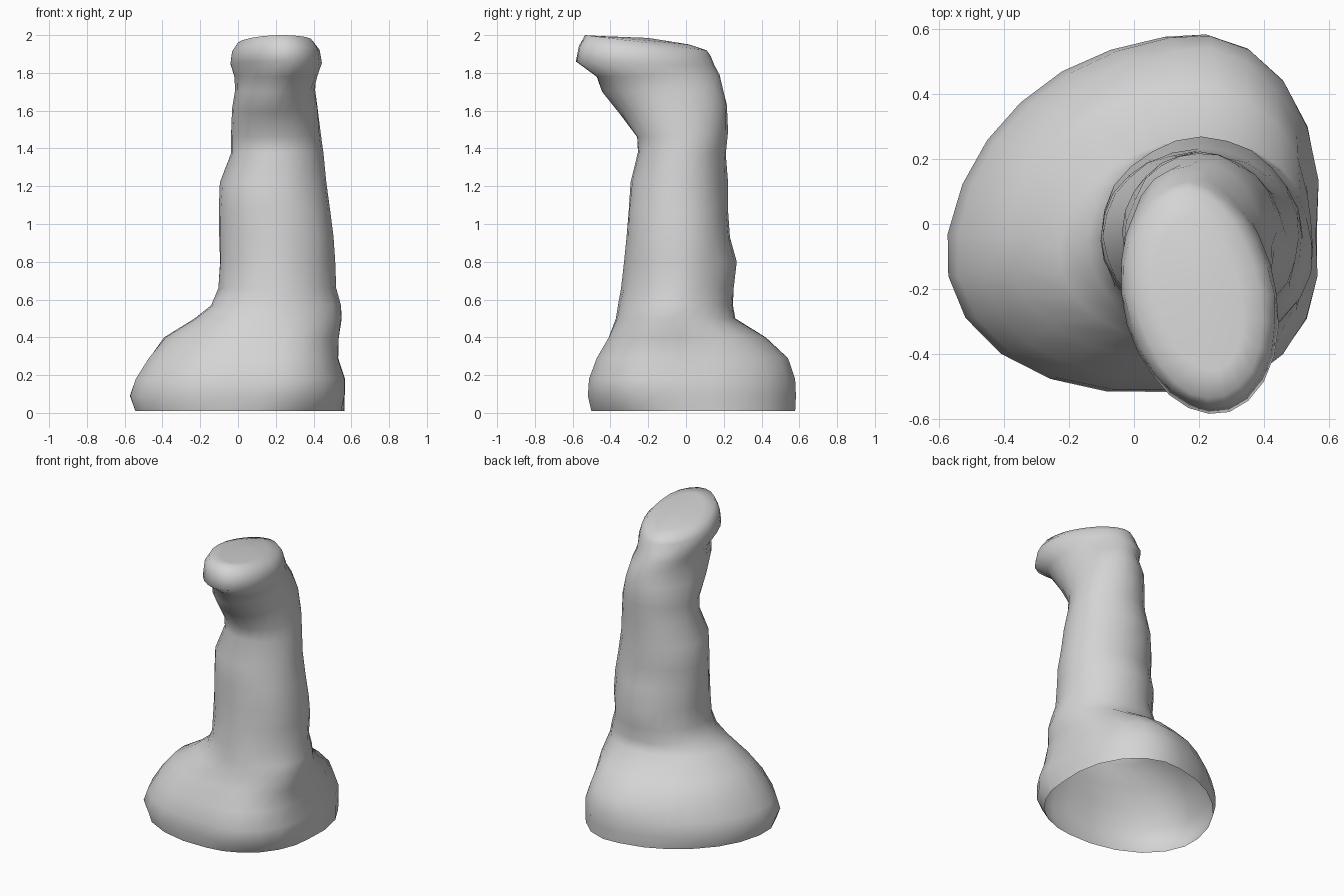
import bpy, bmesh, math, random

cube = bpy.data.objects.get("Cube")
if cube:
    bpy.data.objects.remove(cube, do_unlink=True)
random.seed(4)

SEGMENTS = 24

# Cross-sections: front z, back z, left-hand x, right-hand x, front y, back y
RIM = [(.01, .01, -.545, .56, -.50, .57)]
FOOT = [
    (.09, .09, -.57, .56, -.515, .575),
    (.18, .18, -.54, .56, -.51, .57),
    (.29, .29, -.47, .525, -.47, .53),
    (.40, .40, -.39, .535, -.41, .42),
    (.50, .50, -.23, .55, -.37, .26),
]
SHAFT = [
    (.57, .57, -.14, .545, -.355, .25),
    (.66, .66, -.10, .515, -.34, .25),
    (.80, .80, -.10, .515, -.325, .265),
    (.93, .93, -.10, .51, -.315, .23),
    (1.07, 1.07, -.10, .49, -.305, .225),
    (1.22, 1.22, -.095, .465, -.295, .22),
    (1.38, 1.37, -.035, .45, -.255, .21),
    (1.46, 1.49, -.035, .44, -.262, .22),
    (1.59, 1.63, -.03, .425, -.36, .22),
    (1.70, 1.72, -.015, .41, -.44, .19),
]
HEAD = [
    (1.78, 1.79, -.02, .415, -.47, .18),
    (1.86, 1.84, -.04, .44, -.58, .15),
    (1.94, 1.89, -.03, .43, -.565, .13),
    (2.00, 1.92, .0, .39, -.535, .11),
    (1.995, 1.95, .07, .33, -.45, .02),
]

# Corner fullness in order: back +x, back -x, front -x, front +x
ROUND = (0, 0, 0, 0)
RIM_CORNERS = (.10, -.06, .07, .0)
FOOT_CORNERS = (.10, -.06, .07, .09)
HEAD_CORNERS = (-.05, .0, -.03, .04)


def add_ring(bm, row, corners=ROUND, foot=0, skew=0, rough=.004):
    """One closed cross-section with its own half-width in each direction."""
    zf, zb, x0, x1, y0, y1 = row
    cx = (x0 + x1) / 2 + .1 * foot
    cy = (y0 + y1) / 2 - .06 * foot
    ring = []
    for i in range(SEGMENTS):
        a = math.tau * i / SEGMENTS
        c, s = math.cos(a), math.sin(a)
        fullness = corners[4 * i // SEGMENTS] * abs(math.sin(2 * a))
        r = (1 + fullness) * (1 + random.uniform(-rough, rough))
        x = cx + r * c * ((x1 - cx) if c > 0 else (cx - x0)) - skew * s
        y = cy + r * s * ((y1 - cy) if s > 0 else (cy - y0))
        t = (y - y0) / (y1 - y0)
        ring.append(bm.verts.new((x, y, zf + (zb - zf) * t)))
    return ring


bm = bmesh.new()
rings = [add_ring(bm, row, RIM_CORNERS, foot=1) for row in RIM]
for row in FOOT:
    weight = min(1, (.6 - row[0]) / .3)
    corners = [k * weight for k in FOOT_CORNERS]
    rings.append(add_ring(bm, row, corners, foot=weight))
for row in SHAFT:
    rings.append(add_ring(bm, row, rough=.017))
for row in HEAD:
    rings.append(add_ring(bm, row, HEAD_CORNERS, skew=.03, rough=.01))

# Skin between the sections; the underside stays open like a shell
for low, high in zip(rings, rings[1:]):
    for i in range(SEGMENTS):
        j = (i + 1) % SEGMENTS
        bm.faces.new((low[i], low[j], high[j], high[i]))

# Gently domed top
peak = bm.verts.new((.2, -.2, 1.985))
for i in range(SEGMENTS):
    bm.faces.new((rings[-1][i], rings[-1][(i + 1) % SEGMENTS], peak))

mesh = bpy.data.meshes.new("rock_pillar")
bm.to_mesh(mesh)
bm.free()
pillar = bpy.data.objects.new("rock_pillar", mesh)
bpy.context.collection.objects.link(pillar)

# Plain stone colour
stone = bpy.data.materials.new("pale_grey_stone")
stone.use_nodes = True
colour = (.66, .66, .66, 1)
stone.diffuse_color = colour
bsdf = next(n for n in stone.node_tree.nodes if n.type == "BSDF_PRINCIPLED")
bsdf.inputs["Base Color"].default_value = colour
mesh.materials.append(stone)

# Soft shading over the worn surface
bpy.ops.object.select_all(action="DESELECT")
pillar.select_set(True)
bpy.context.view_layer.objects.active = pillar
bpy.ops.object.shade_smooth()
